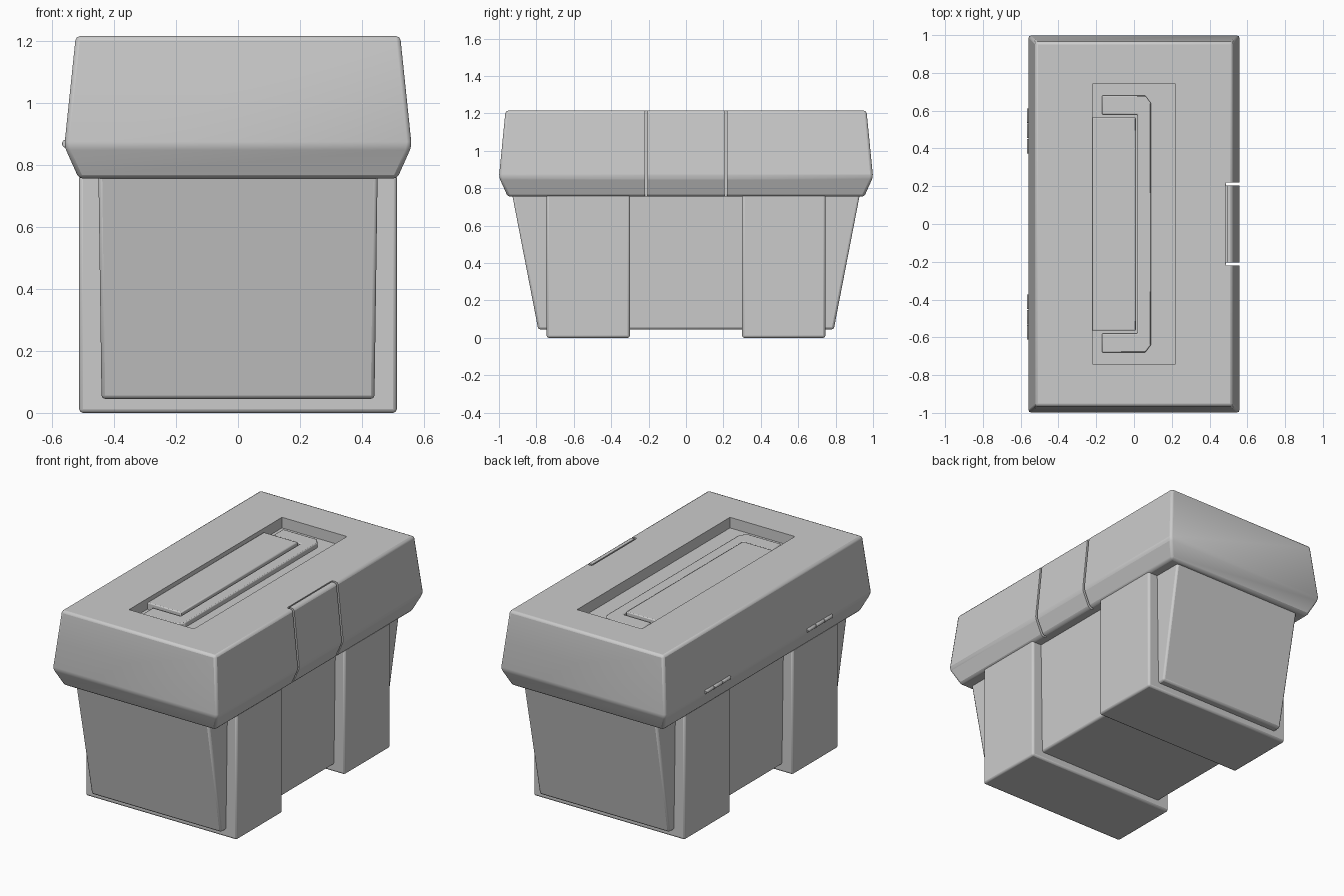
import bpy, bmesh, math

if "Cube" in bpy.data.objects:
    bpy.data.objects.remove(bpy.data.objects["Cube"])


def finish(name, bm, bevel=0.0, segments=2):
    bmesh.ops.recalc_face_normals(bm, faces=bm.faces)
    mesh = bpy.data.meshes.new(name)
    bm.to_mesh(mesh)
    bm.free()
    ob = bpy.data.objects.new(name, mesh)
    bpy.context.collection.objects.link(ob)
    if bevel:
        mod = ob.modifiers.new("Bevel", 'BEVEL')
        mod.width, mod.segments = bevel, segments
        mod.limit_method, mod.angle_limit = 'ANGLE', math.radians(20)
    return ob


def loft(name, rings, bevel=0.0, segments=2):
    """Stack of centred rectangles (half x, half y, z) joined into a solid."""
    bm = bmesh.new()
    loops = [[bm.verts.new((sx * hx, sy * hy, z))
              for sx, sy in ((-1, -1), (1, -1), (1, 1), (-1, 1))]
             for hx, hy, z in rings]
    for a, b in zip(loops, loops[1:]):
        for i in range(4):
            j = (i + 1) % 4
            bm.faces.new((a[i], a[j], b[j], b[i]))
    bm.faces.new(loops[0])
    bm.faces.new(loops[-1])
    return finish(name, bm, bevel, segments)


def prism(name, outline, z0, z1, bevel=0.0):
    """Outline in xy pulled up from z0 to z1."""
    bm = bmesh.new()
    face = bm.faces.new([bm.verts.new((x, y, z0)) for x, y in outline])
    top = bmesh.ops.extrude_face_region(bm, geom=[face])
    for v in top['geom']:
        if isinstance(v, bmesh.types.BMVert):
            v.co.z = z1
    return finish(name, bm, bevel)


def box(name, x0, x1, y0, y1, z0, z1, bevel=0.0):
    return prism(name, [(x0, y0), (x1, y0), (x1, y1), (x0, y1)], z0, z1, bevel)


def cut(ob, cutter):
    mod = ob.modifiers.new("Cut", 'BOOLEAN')
    mod.operation, mod.solver, mod.object = 'DIFFERENCE', 'EXACT', cutter
    cutter.hide_render = True
    cutter.hide_set(True)


def smooth(ob):
    bpy.ops.object.select_all(action='DESELECT')
    ob.select_set(True)
    bpy.context.view_layer.objects.active = ob
    bpy.ops.object.shade_smooth_by_angle(angle=math.radians(30))


# Tapered tub
body = loft("body", [(0.44, 0.79, 0.045), (0.45, 0.93, 0.77)], 0.012)

# Two wide bands that wrap under the tub and act as feet
legs = []
for side, label in ((-1, "front"), (1, "back")):
    y0, y1 = sorted((side * 0.30, side * 0.745))
    legs.append(box(label + "_foot_band", -0.512, 0.512, y0, y1, 0.0, 0.77, 0.012))

# Lid, widest just above its lower rim
lid = loft("lid", [(0.513, 0.953, 0.755), (0.56, 1.0, 0.86), (0.523, 0.965, 1.215)], 0.014)

# Handle recess in the lid and the gaps around the latch
cut(lid, box("recess_cutter", -0.22, 0.22, -0.74, 0.74, 1.15, 1.4))
for side in (-1, 1):
    cut(lid, box("latch_side_cutter", 0.487, 0.7, side * 0.212 - 0.007,
                 side * 0.212 + 0.007, 0.6, 1.4))
cut(lid, box("latch_top_cutter", 0.484, 0.492, -0.21, 0.21, 1.195, 1.4))

# Raised grip pad inside the recess
pad = box("grip_pad", -0.22, 0.01, -0.565, 0.565, 1.13, 1.192, 0.006)

# C-shaped carrying handle with chamfered corners
half = [(-0.17, 0.58), (-0.17, 0.68), (0.06, 0.68), (0.09, 0.64)]
outline = half + [(x, -y) for x, y in reversed(half)] + [(0.018, -0.58), (0.018, 0.58)]
handle = prism("handle", outline, 1.13, 1.18, 0.006)

# Hinge knuckles on the left side
knuckles = []
for side in (-1, 1):
    for i in (-1, 0, 1):
        bm = bmesh.new()
        bmesh.ops.create_cone(bm, cap_ends=True, segments=16, radius1=0.013,
                              radius2=0.013, depth=0.077)
        k = finish("hinge_knuckle", bm, 0.004)
        k.location = (-0.555, side * 0.493 + i * 0.081, 0.868)
        k.rotation_euler = (math.pi / 2, 0, 0)
        knuckles.append(k)

for ob in [body, lid, pad, handle] + legs + knuckles:
    smooth(ob)
